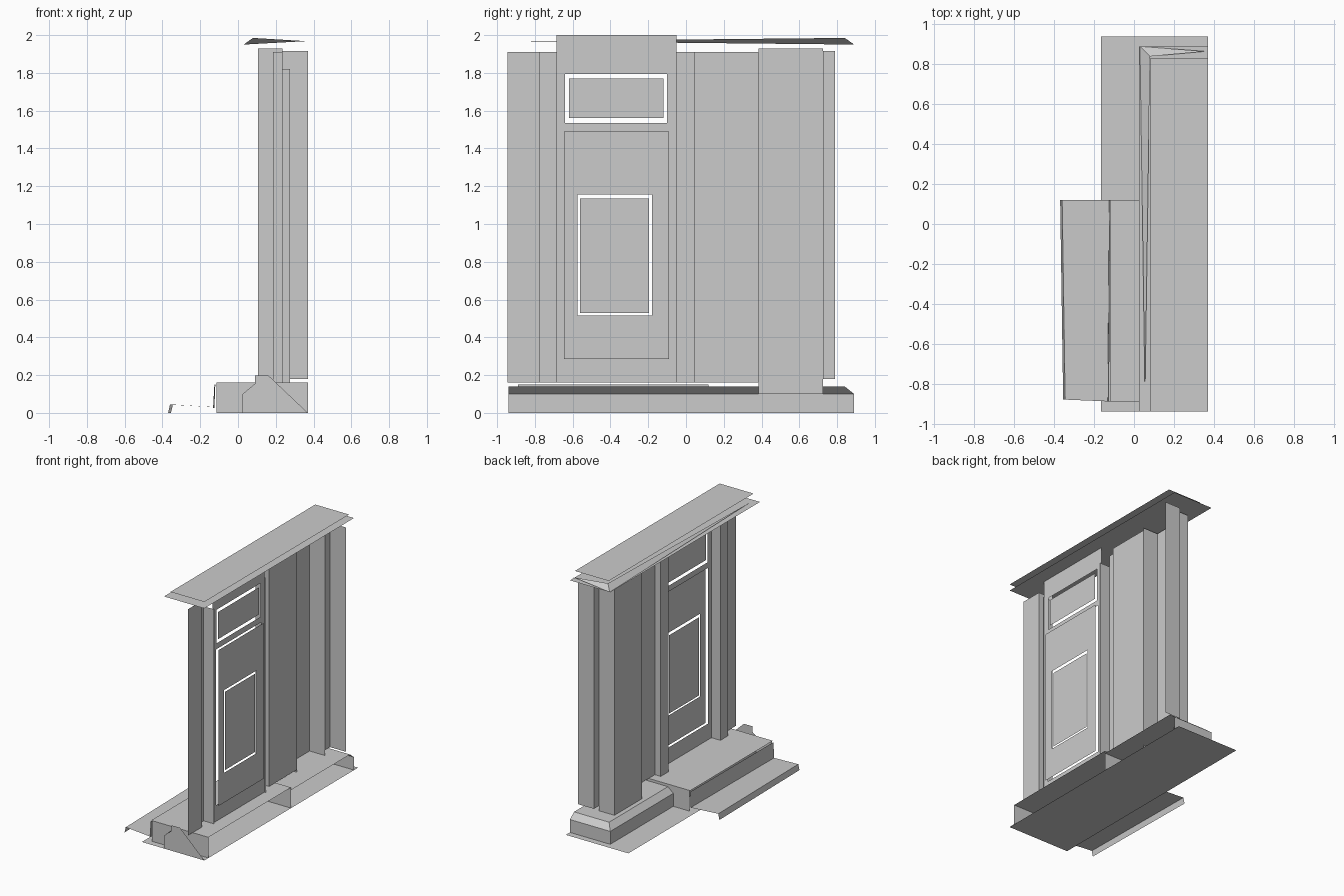
import bpy

if "Cube" in bpy.data.objects:
    bpy.data.objects.remove(bpy.data.objects["Cube"])


def mesh(name, verts, faces):
    me = bpy.data.meshes.new(name)
    me.from_pydata(verts, [], faces)
    ob = bpy.data.objects.new(name, me)
    bpy.context.collection.objects.link(ob)
    return ob


def quad(name, pts):
    return mesh(name, pts, [tuple(range(len(pts)))])


def flat(name, x0, x1, y0, y1, z):
    """Horizontal sheet."""
    return quad(name, [(x0, y0, z), (x1, y0, z), (x1, y1, z), (x0, y1, z)])


def rect(x, y0, y1, z0, z1):
    return [(x, y0, z0), (x, y1, z0), (x, y1, z1), (x, y0, z1)]


def strip(name, a, b):
    """Ruled sheet between two open polylines."""
    n = len(a)
    return mesh(name, a + b, [(i, i + 1, n + i + 1, n + i) for i in range(n - 1)])


def wall(name, path, z0, z1):
    """Vertical sheet following a plan path of (x, y)."""
    return strip(name, [(x, y, z0) for x, y in path], [(x, y, z1) for x, y in path])


def framed(name, x, outer, holes):
    """Flat x-facing sheet with rectangular holes stacked in z, bottom to top."""
    y0, y1, z0, z1 = outer
    fs, z = [], z0
    for h in holes:
        fs += [(y0, y1, z, h[2]), (y0, h[0], h[2], h[3]), (h[1], y1, h[2], h[3])]
        z = h[3]
    fs.append((y0, y1, z, z1))
    verts = [p for f in fs for p in rect(x, *f)]
    return mesh(name, verts, [tuple(range(4 * i, 4 * i + 4)) for i in range(len(fs))])


W, P, C, D, B = 0.235, 0.185, 0.105, 0.262, 0.37   # wall, door post, pilaster, door, back depth

# Ground sheet, plinth with sloped top, plinth end cap
flat("ground_sheet", -0.165, B, -0.94, 0.94, 0)
lo = [(0.025, -0.94), (0.025, 0.89), (B, 0.89)]
hi = [(0.07, -0.94), (0.07, 0.84), (B, 0.84)]
wall("plinth", lo, 0, 0.1)
strip("plinth_slope", [(x, y, 0.1) for x, y in lo], [(x, y, 0.14) for x, y in hi])
flat("plinth_cap", 0.07, B, 0.12, 0.84, 0.14)
cap = [(0.025, 0), (0.025, 0.1), (0.09, 0.155), (0.09, 0.197), (0.162, 0.197), (B, 0)]
quad("plinth_end", [(x, -0.94, z) for x, z in cap])

# Steps
flat("upper_step", -0.12, B, -0.89, 0.12, 0.16)
quad("upper_step_riser", [(-0.132, -0.89, 0.025), (-0.125, 0.12, 0.025),
                          (-0.12, 0.12, 0.15), (-0.125, -0.89, 0.15)])
for nm, y in (("near", -0.89), ("far", 0.12)):
    quad("upper_step_side_" + nm, [(-0.115, y, 0), (B, y, 0), (B, y, 0.16), (-0.115, y, 0.16)])
quad("lower_step", [(-0.345, -0.88, 0.043), (-0.105, -0.89, 0.03),
                    (-0.12, 0.12, 0.03), (-0.36, 0.12, 0.045)])
quad("lower_step_riser", [(-0.355, -0.88, 0), (-0.37, 0.12, 0),
                          (-0.36, 0.12, 0.045), (-0.345, -0.88, 0.043)])

# Facade walls and door posts
wall("wall_left", [(W, -0.945), (W, -0.775), (P, -0.775), (P, -0.685)], 0.16, 1.91)
wall("wall_right", [(P, -0.05), (P, 0.045), (W, 0.045), (W, 0.385)], 0.16, 1.91)
wall("wall_corner", [(W, 0.725), (W, 0.79), (B, 0.79)], 0.18, 1.915)
wall("pilaster", [(W, 0.385), (C, 0.385), (C, 0.725), (W, 0.725)], 0.1, 1.93)
for nm, y in (("left", -0.685), ("right", -0.05)):
    wall("door_reveal_" + nm, [(P, y), (0.275, y)], 0.16, 1.82)

# Door surround, leaf, panes
leaf = (-0.645, -0.09, 0.285, 1.49)
framed("door_surround", D, (-0.685, -0.05, 0.16, 2.0), [leaf, (-0.64, -0.1, 1.535, 1.795)])
framed("door_leaf", 0.283, leaf, [(-0.575, -0.18, 0.515, 1.155)])
quad("door_pane", rect(0.28, -0.56, -0.195, 0.53, 1.135))
quad("transom_pane", rect(D, -0.62, -0.12, 1.56, 1.77))

# Cornice: two sheets and tapering slope slivers
flat("cornice_lower", 0.025, B, -0.94, 0.89, 1.95)
flat("cornice_upper", 0.08, B, -0.94, 0.83, 2.0)
a, b = (0.03, 0.89, 1.95), (0.08, 0.84, 1.985)
quad("cornice_slope_end", [a, b, (0.36, 0.865, 1.968)])
quad("cornice_slope_front", [a, b, (0.055, -0.87, 1.968)])
